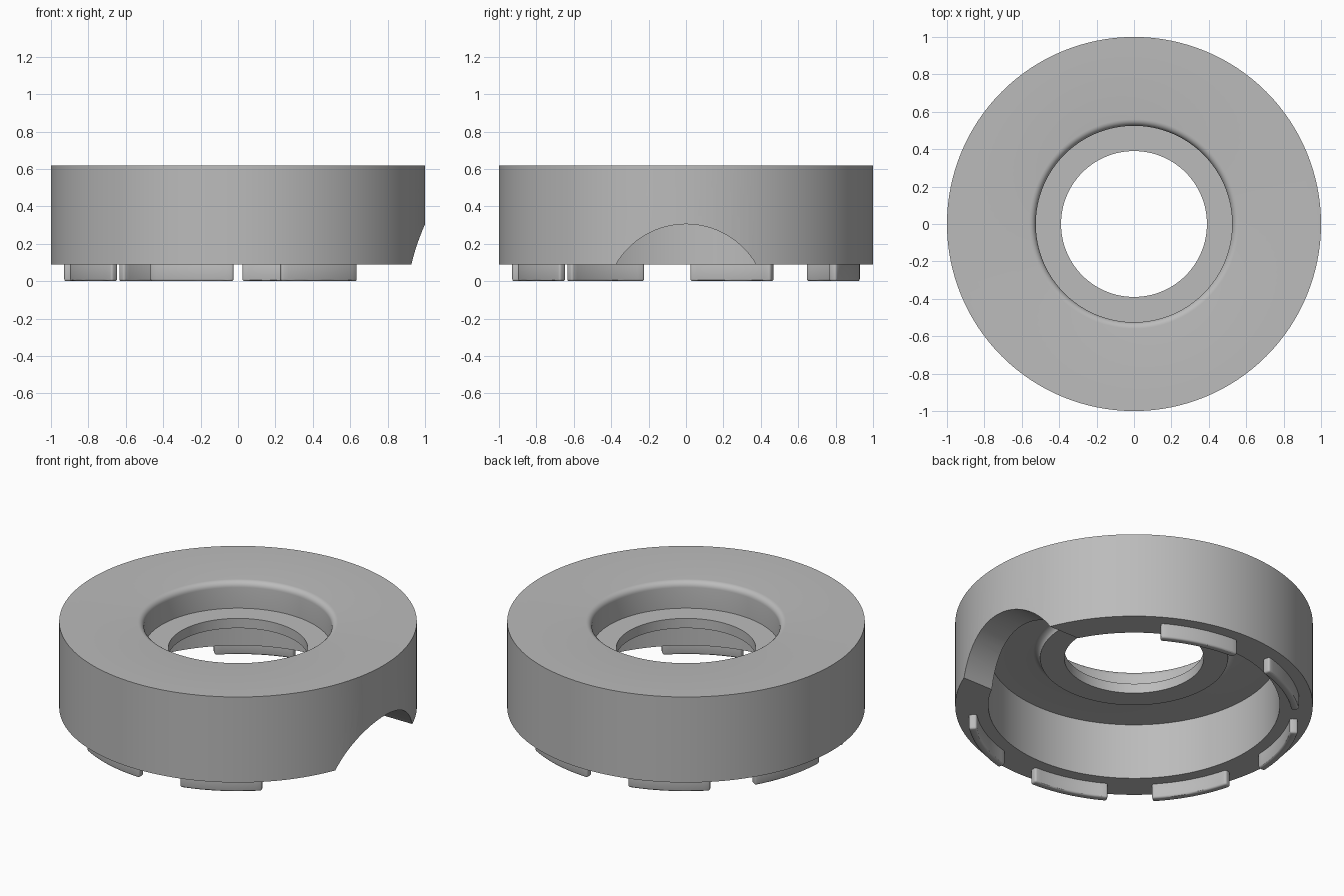
import bpy, bmesh
from math import sin, cos, pi, radians

old = bpy.data.objects.get("Cube")
if old:
    bpy.data.objects.remove(old, do_unlink=True)

# Single matte grey
grey = bpy.data.materials.new("plain grey")
grey.use_nodes = True
colour = (0.5, 0.5, 0.5, 1)
grey.diffuse_color = colour
grey.node_tree.nodes["Principled BSDF"].inputs["Base Color"].default_value = colour


def make_object(name, bm):
    bmesh.ops.recalc_face_normals(bm, faces=bm.faces)
    mesh = bpy.data.meshes.new(name)
    bm.to_mesh(mesh)
    bm.free()
    mesh.materials.append(grey)
    obj = bpy.data.objects.new(name, mesh)
    bpy.context.collection.objects.link(obj)
    return obj


def sweep(name, profile, start, end, steps):
    """Turn a closed (radius, height) profile about the z axis."""
    bm = bmesh.new()
    full = end - start >= 360
    rings = []
    for i in range(steps if full else steps + 1):
        a = radians(start + (end - start) * i / steps)
        rings.append([bm.verts.new((r * cos(a), r * sin(a), z)) for r, z in profile])
    pairs = list(zip(rings, rings[1:]))
    if full:
        pairs.append((rings[-1], rings[0]))
    else:
        bm.faces.new(rings[0])
        bm.faces.new(rings[-1])
    n = len(profile)
    for a, b in pairs:
        for j in range(n):
            k = (j + 1) % n
            bm.faces.new((a[j], b[j], b[k], a[k]))
    return make_object(name, bm)


def fillet(r, z, size, first, last, steps=6):
    """Arc of profile points about the centre (r, z)."""
    angles = [radians(first + (last - first) * i / steps) for i in range(steps + 1)]
    return [(r + size * cos(a), z + size * sin(a)) for a in angles]


def apply_modifier(obj, mod):
    bpy.ops.object.select_all(action="DESELECT")
    bpy.context.view_layer.objects.active = obj
    obj.select_set(True)
    bpy.ops.object.modifier_apply(modifier=mod.name)


def smooth(obj):
    bpy.ops.object.select_all(action="DESELECT")
    bpy.context.view_layer.objects.active = obj
    obj.select_set(True)
    bpy.ops.object.shade_smooth_by_angle(angle=radians(30))


# Ring body: outer wall, rounded top opening, inner ledge, hollow underside
profile = [(0.815, 0.09), (1, 0.09), (1, 0.618)]
profile += fillet(0.56, 0.583, 0.035, 90, 180)
profile += [(0.525, 0.455), (0.39, 0.455), (0.39, 0.395), (0.525, 0.395)]
profile += fillet(0.565, 0.395, 0.04, 180, 90)[1:]
profile += [(0.815, 0.435)]
body = sweep("ring_body", profile, 0, 360, 128)

# Arched notch through the wall on the +x side
bm = bmesh.new()
ends = [[bm.verts.new((x, 0.434 * cos(t), -0.129 + 0.434 * sin(t)))
         for t in [2 * pi * i / 96 for i in range(96)]] for x in (0.6, 1.2)]
for end in ends:
    bm.faces.new(end)
for i in range(96):
    j = (i + 1) % 96
    bm.faces.new((ends[0][i], ends[0][j], ends[1][j], ends[1][i]))
cutter = make_object("notch_cutter", bm)
cutter.hide_render = True
mod = body.modifiers.new("notch", "BOOLEAN")
mod.object = cutter
mod.operation = "DIFFERENCE"
mod.solver = "EXACT"
apply_modifier(body, mod)
bpy.data.objects.remove(cutter, do_unlink=True)
smooth(body)

# Six curved lugs under the rim, leaving the notch side free
lug_profile = [(0.885, 0), (0.93, 0), (0.93, 0.1), (0.885, 0.1)]
for i in range(6):
    middle = 74 + 45 * i
    lug = sweep(f"lug_{i + 1}", lug_profile, middle - 14.5, middle + 14.5, 12)
    mod = lug.modifiers.new("rounding", "BEVEL")
    mod.width = 0.012
    mod.segments = 3
    mod.limit_method = "ANGLE"
    mod.angle_limit = radians(40)
    apply_modifier(lug, mod)
    smooth(lug)
